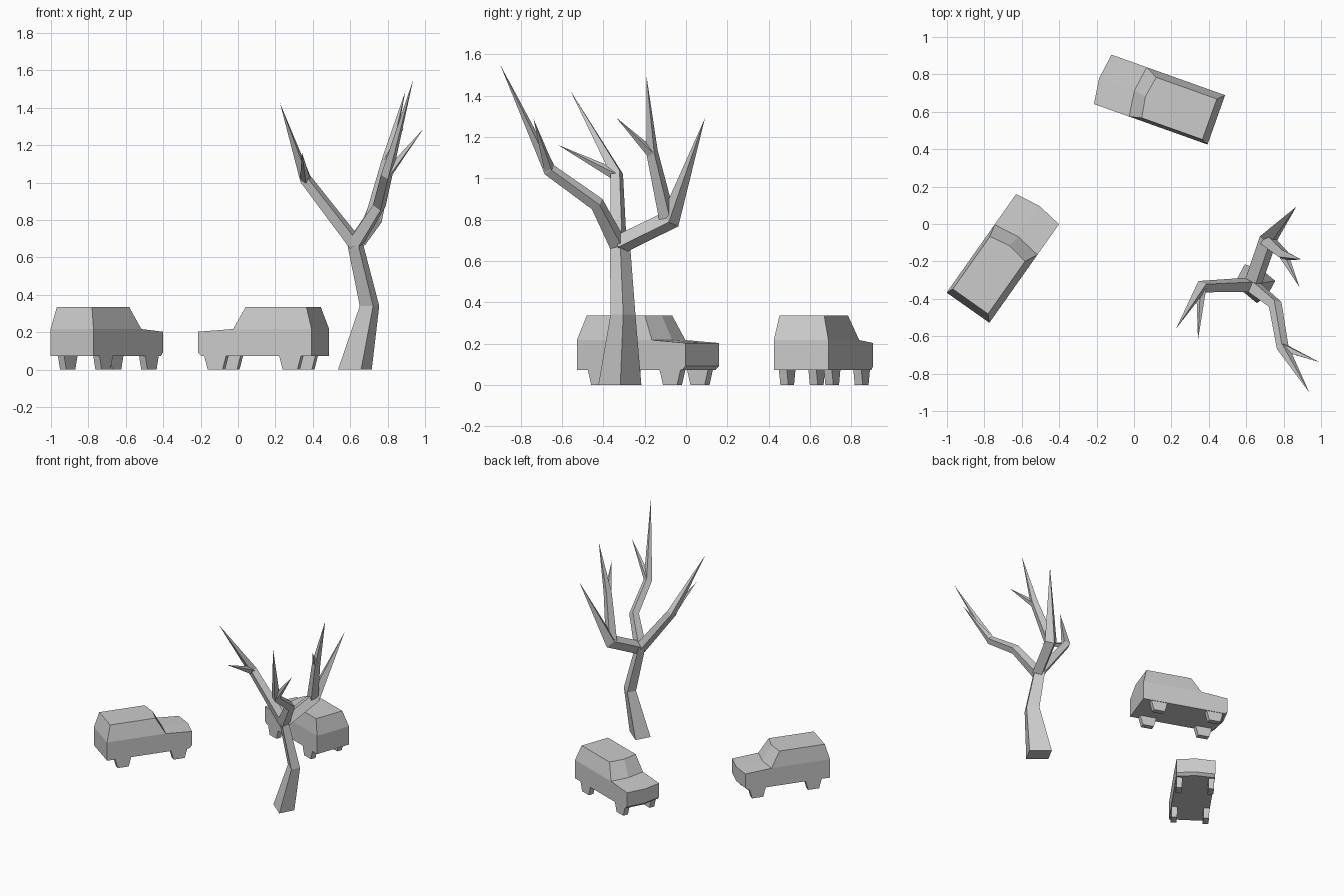
import bpy, bmesh, math
from mathutils import Vector, Matrix

if "Cube" in bpy.data.objects:
    bpy.data.objects.remove(bpy.data.objects["Cube"])


def loft(bm, rings):
    """Skin a list of equal-length rings and cap both ends."""
    vs = [[bm.verts.new(p) for p in r] for r in rings]
    n = len(vs[0])
    for a, b in zip(vs, vs[1:]):
        for i in range(n):
            j = (i + 1) % n
            bm.faces.new((a[i], a[j], b[j], b[i]))
    bm.faces.new(vs[0][::-1])
    bm.faces.new(vs[-1])
    return vs


def to_mesh(bm, name):
    bmesh.ops.recalc_face_normals(bm, faces=bm.faces[:])
    me = bpy.data.meshes.new(name)
    bm.to_mesh(me)
    bm.free()
    return me


def add(name, me, matrix=Matrix()):
    ob = bpy.data.objects.new(name, me)
    bpy.context.collection.objects.link(ob)
    ob.matrix_world = matrix
    return ob


# ---- car body: stations along its length, then the cabin pulled up
def car_body():
    bm = bmesh.new()
    w = 0.14
    rings = []
    for x, bow, zb, zt in [(-0.325, 0, 0.073, 0.217), (0.12, 0.02, 0.073, 0.217),
                           (0.30, 0.02, 0.073, 0.204), (0.32, 0.02, 0.092, 0.203)]:
        rings.append([(x, -w, zb), (x + bow, 0, zb), (x, w, zb),
                      (x, w, zt), (x + bow, 0, zt), (x, -w, zt)])
    loft(bm, rings)
    top = [f for f in bm.faces if len(f.verts) == 4
           and all(abs(v.co.z - 0.217) < 1e-4 for v in f.verts)]
    res = bmesh.ops.extrude_face_region(bm, geom=top)
    for v in [g for g in res["geom"] if isinstance(g, bmesh.types.BMVert)]:
        v.co.x += 0.035 if v.co.x < 0 else -0.066
        v.co.y = 0.009 + v.co.y * 0.115 / w
        v.co.z = 0.335
    return to_mesh(bm, "car_body")


# ---- wheels: four tapered blocks
def car_wheels():
    bm = bmesh.new()
    for x0, x1 in [(-0.265, -0.138), (0.16, 0.288)]:
        for s in (-1, 1):
            rings = []
            for z, t in [(0.08, 0.0), (0.0, 0.022)]:
                rings.append([(x0 + t, s * 0.095, z), (x1 - t, s * 0.095, z),
                              (x1 - t, s * 0.136, z), (x0 + t, s * 0.136, z)])
            loft(bm, rings)
    return to_mesh(bm, "car_wheels")


body, wheels = car_body(), car_wheels()
for tag, x, y, ang in [("left", -0.70, -0.182, 54.8), ("back", 0.134, 0.666, 160.4)]:
    m = Matrix.Translation((x, y, 0)) @ Matrix.Rotation(math.radians(ang), 4, 'Z')
    add(tag + "_car_body", body, m)
    add(tag + "_car_wheels", wheels, m)


# ---- trunk: four-sided, leaning
bm = bmesh.new()
rings = []
for cx, cy, z, s in [(0.625, -0.32, 0, 1), (0.703, -0.305, 0.34, 0.58),
                     (0.62, -0.32, 0.70, 0.46)]:
    a, b = Vector((0.09, 0.002, 0)) * s, Vector((-0.033, 0.104, 0)) * s
    c = Vector((cx, cy, z))
    rings.append([c + a, c + b, c - a, c - b])
loft(bm, rings)
add("tree_trunk", to_mesh(bm, "tree_trunk"))


# ---- branches: four-sided tapering tubes (x, y, z, radius)
def branch(name, pts):
    bm = bmesh.new()
    P = [Vector(p[:3]) for p in pts]
    rings, side = [], Vector((0.9, 0.3, 0))
    for i, p in enumerate(P):
        d = Vector()
        if i > 0:
            d += (p - P[i - 1]).normalized()
        if i < len(P) - 1:
            d += (P[i + 1] - p).normalized()
        d.normalize()
        side = (side - d * side.dot(d)).normalized()
        up = d.cross(side)
        r = pts[i][3]
        rings.append([p + side * r, p + up * r, p - side * r, p - up * r])
    loft(bm, rings)
    bmesh.ops.remove_doubles(bm, verts=bm.verts[:], dist=0.0015)
    add(name, to_mesh(bm, name))


T = 0.0005
branch("west_branch", [(0.63, -0.325, 0.67, 0.042), (0.36, -0.335, 1.02, 0.034),
                       (0.225, -0.56, 1.425, T)])
branch("west_twig", [(0.36, -0.335, 1.015, 0.028), (0.342, -0.62, 1.162, T)])
branch("south_branch", [(0.625, -0.325, 0.67, 0.045), (0.755, -0.43, 0.875, 0.036),
                        (0.795, -0.66, 1.04, 0.032), (0.937, -0.9, 1.552, T)])
branch("south_twig", [(0.795, -0.66, 1.04, 0.028), (0.992, -0.738, 1.288, T)])
branch("north_branch", [(0.635, -0.32, 0.68, 0.048), (0.72, -0.075, 0.80, 0.05),
                        (0.867, 0.092, 1.29, T)])
branch("north_upright", [(0.715, -0.09, 0.80, 0.042), (0.80, -0.165, 1.13, 0.03),
                         (0.895, -0.19, 1.49, T)])
branch("north_twig", [(0.80, -0.165, 1.12, 0.026), (0.885, -0.337, 1.293, T)])
